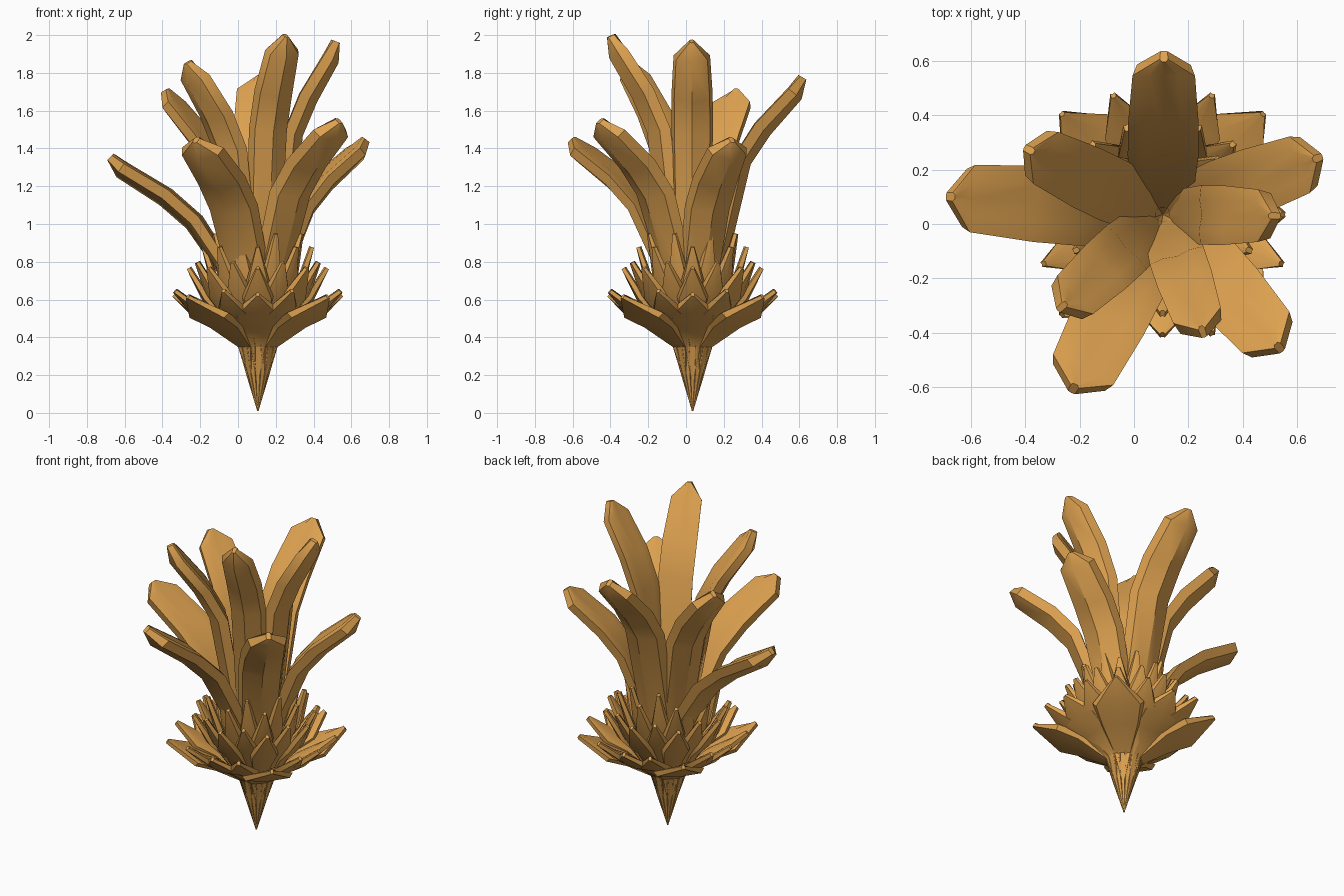
import bpy, bmesh, math
from mathutils import Vector

if "Cube" in bpy.data.objects:
    bpy.data.objects.remove(bpy.data.objects["Cube"])

ROOT = Vector((0.105, 0.035, 0.0))

mat = bpy.data.materials.new("amber")
mat.diffuse_color = (0.73, 0.36, 0.08, 1)
mat.use_nodes = True
mat.node_tree.nodes["Principled BSDF"].inputs["Base Color"].default_value = mat.diffuse_color


def blade(name, azimuth, rings):
    """Loft a channelled blade. rings: (radius, height, width, thickness, keel depth)."""
    a = math.radians(azimuth)
    out = Vector((math.cos(a), math.sin(a), 0))
    side = Vector((-math.sin(a), math.cos(a), 0))
    pts = [ROOT + out * r + Vector((0, 0, z)) for r, z, *_ in rings]
    bm = bmesh.new()
    loops = []
    for i, (r, z, w, t, k) in enumerate(rings):
        tan = (pts[min(i + 1, len(pts) - 1)] - pts[max(i - 1, 0)]).normalized()
        n = tan.cross(side)
        if n.dot(out) > 0:
            n = -n                      # inner side of the blade
        h, e = w / 2, k * .5
        section = [(-h, e), (-h * .5, k * .15 + t * .35), (0, t * .35), (h * .5, k * .15 + t * .35),
                   (h, e), (h * .86, e - t * .75), (0, -k * .4 - t * .6), (-h * .86, e - t * .75)]
        loops.append([bm.verts.new(pts[i] + side * x + n * y) for x, y in section])
    for a0, b0 in zip(loops, loops[1:]):
        for j in range(8):
            q = (j + 1) % 8
            bm.faces.new((a0[j], a0[q], b0[q], b0[j]))
    bm.faces.new(loops[0][::-1])
    bm.faces.new(loops[-1])
    # make every face point outward
    if bm.calc_volume(signed=True) < 0:
        bmesh.ops.reverse_faces(bm, faces=bm.faces)
    me = bpy.data.meshes.new(name)
    bm.to_mesh(me)
    bm.free()
    me.materials.append(mat)
    ob = bpy.data.objects.new(name, me)
    bpy.context.collection.objects.link(ob)
    bpy.ops.object.select_all(action='DESELECT')
    ob.select_set(True)
    bpy.context.view_layer.objects.active = ob
    bpy.ops.object.shade_smooth_by_angle(angle=math.radians(40))


def tall_leaf(name, x, y, z, w):
    d = Vector((x, y, 0)) - ROOT
    R = d.length
    blade(name, math.degrees(math.atan2(d.y, d.x)), [
        (0, 0.01, .005, .005, 0),
        (.04, .38, .09, .04, .01),
        (.06 + .07 * R, .70, w * .9, .065, .05),
        (.42 * R, .75 * z, w * 1.04, .075, .06),
        (.62 * R, .85 * z, w * 1.04, .075, .06),
        (.92 * R, .955 * z, w * .92, .07, .05),
        (R, z, w * .12, .045, .01)])


def petal(name, azimuth, R, Z, w):
    blade(name, azimuth, [
        (0, 0.01, .004, .004, 0),
        (.045, .2, .022, .02, 0),
        (.085, .36, w * .35, .03, .005),
        (.1 + .35 * (R - .1), .36 + .42 * (Z - .36), w * .8, .04, .02),
        (.1 + .65 * (R - .1), .36 + .62 * (Z - .36), w, .04, .02),
        (R, Z, .02, .025, 0)])


# tall upper leaves: tip x, y, z and width
for i, tip in enumerate([
        (0.11, 0.61, 1.78, .25), (0.67, 0.24, 1.45, .24), (0.51, 0.03, 1.97, .21),
        (0.53, -0.45, 1.55, .25), (0.25, -0.39, 2.0, .20), (-0.22, -0.60, 1.45, .27),
        (-0.26, -0.30, 1.86, .21), (-0.67, 0.10, 1.36, .27), (-0.38, 0.27, 1.71, .23)]):
    tall_leaf(f"tall_leaf_{i + 1}", *tip)

# rosette tiers: count, start angle, tip radius, tip height, width
for t, (count, start, R, Z, w) in enumerate([
        (4, 45, .52, .62, .30), (4, 0, .44, .63, .26), (8, 22.5, .47, .65, .18),
        (8, 0, .36, .77, .17), (8, 22.5, .34, .80, .15), (8, 0, .28, .88, .13),
        (8, 22.5, .24, .95, .11)]):
    for i in range(count):
        petal(f"rosette_petal_{t + 1}_{i + 1}", start + 360 / count * i, R, Z, w)
